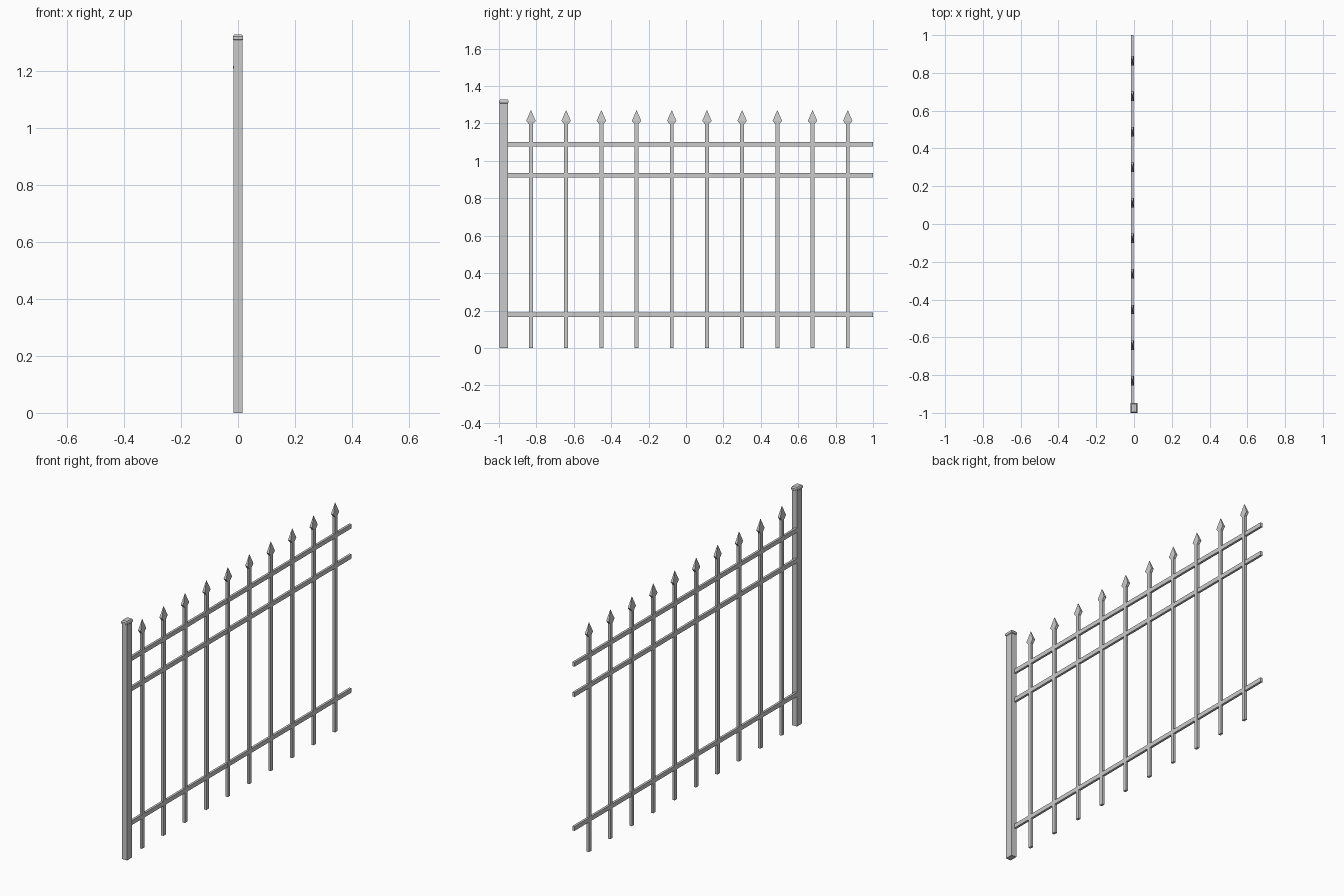
import bpy, bmesh

if "Cube" in bpy.data.objects:
    bpy.data.objects.remove(bpy.data.objects["Cube"])


def loft(name, cx, cy, rings):
    """Stack of rectangular rings (z, width_x, width_y), capped at both ends."""
    bm = bmesh.new()
    loops = []
    for z, wx, wy in rings:
        loops.append([bm.verts.new((cx + sx * wx / 2, cy + sy * wy / 2, z))
                      for sx, sy in ((-1, -1), (1, -1), (1, 1), (-1, 1))])
    for a, b in zip(loops, loops[1:]):
        for i in range(4):
            j = (i + 1) % 4
            bm.faces.new((a[i], a[j], b[j], b[i]))
    bm.faces.new(loops[0][::-1])
    bm.faces.new(loops[-1])
    bmesh.ops.remove_doubles(bm, verts=bm.verts, dist=1e-6)
    bmesh.ops.recalc_face_normals(bm, faces=bm.faces)
    me = bpy.data.meshes.new(name)
    bm.to_mesh(me)
    bm.free()
    ob = bpy.data.objects.new(name, me)
    bpy.context.collection.objects.link(ob)
    return ob


PANEL_X = -0.009

# End post with a shallow bevelled cap
loft("post", 0, -0.974, [(0, 0.031, 0.044), (1.308, 0.031, 0.044)])
loft("post_cap", 0, -0.974, [(1.307, 0.031, 0.044), (1.310, 0.036, 0.052),
                             (1.320, 0.036, 0.052), (1.327, 0.028, 0.042)])

# Horizontal rails
for name, z in (("bottom_rail", 0.178), ("middle_rail", 0.922), ("top_rail", 1.090)):
    loft(name, PANEL_X, 0.024, [(z - 0.012, 0.013, 1.952), (z + 0.012, 0.013, 1.952)])

# Pickets with spear heads
for i in range(10):
    y = -0.829 + i * 0.1882
    loft(f"picket_{i + 1}", PANEL_X, y, [(0, 0.014, 0.021), (1.2, 0.014, 0.021)])
    loft(f"spear_head_{i + 1}", PANEL_X, y,
         [(1.197, 0.014, 0.022), (1.214, 0.016, 0.050), (1.270, 0.001, 0.002)])
